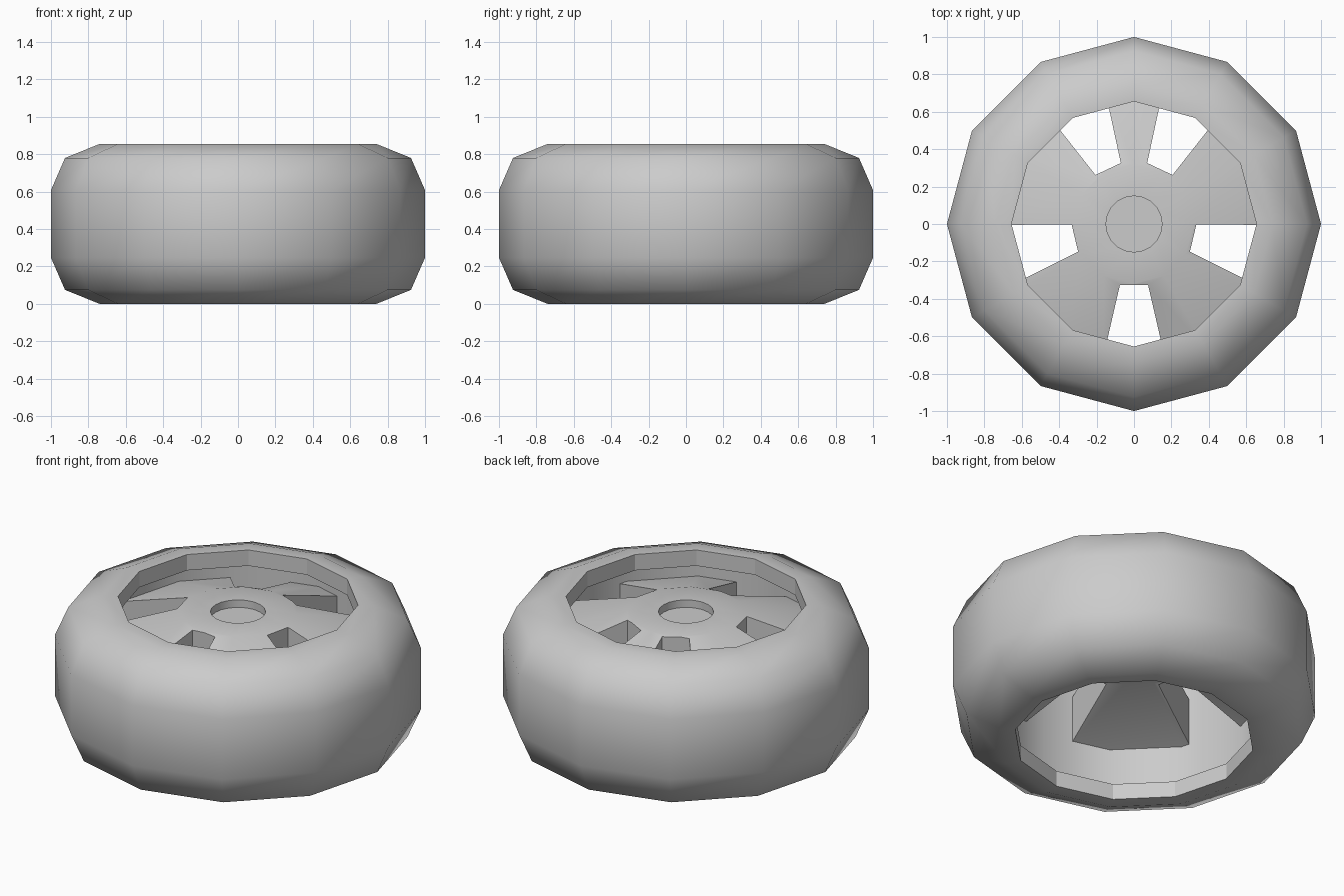
import bpy, bmesh
from math import sin, cos, radians, pi

if "Cube" in bpy.data.objects:
    bpy.data.objects.remove(bpy.data.objects["Cube"])


def finish(name, bm, angle=None):
    bmesh.ops.remove_doubles(bm, verts=bm.verts, dist=1e-5)
    bmesh.ops.recalc_face_normals(bm, faces=bm.faces)
    mesh = bpy.data.meshes.new(name)
    bm.to_mesh(mesh)
    bm.free()
    ob = bpy.data.objects.new(name, mesh)
    bpy.context.collection.objects.link(ob)
    if angle:
        smooth(ob, angle)
    return ob


def smooth(ob, angle):
    bpy.ops.object.select_all(action='DESELECT')
    ob.select_set(True)
    bpy.context.view_layer.objects.active = ob
    bpy.ops.object.shade_smooth_by_angle(angle=radians(angle))


def revolve(bm, profile, sides=12):
    """Revolve a closed (radius, z) profile around z; radius 0 collapses to a pole."""
    rings = []
    for i in range(sides):
        a = 2 * pi * i / sides
        rings.append([bm.verts.new((r * cos(a), r * sin(a), z)) for r, z in profile])
    n = len(profile)
    for i in range(sides):
        p, q = rings[i], rings[(i + 1) % sides]
        for j in range(n):
            k = (j + 1) % n
            rj, rk = profile[j][0], profile[k][0]
            if rj == 0 and rk == 0:
                continue
            if rj == 0:
                bm.faces.new((p[j], p[k], q[k]))
            elif rk == 0:
                bm.faces.new((p[j], p[k], q[j]))
            else:
                bm.faces.new((p[j], p[k], q[k], q[j]))


H = 0.855
LIP, BARREL = 0.655, 0.76

# Tyre: symmetric rounded section with an overhanging lip at each side
half = [(BARREL, 0.095), (LIP, 0.095), (LIP, 0), (0.74, 0), (0.925, 0.075), (1.0, 0.247)]
bm = bmesh.new()
revolve(bm, half + [(r, H - z) for r, z in reversed(half)])
tyre = finish("tyre", bm, 50)

# Lip walls stay faceted
verts = tyre.data.vertices
for e in tyre.data.edges:
    if all(verts[v].co.xy.length < LIP + 0.01 for v in e.vertices):
        e.use_edge_sharp = True

# Wheel disc: flat hub, sloping spokes, thick at the outside
R = BARREL
bm = bmesh.new()
revolve(bm, [(0, 0.79), (0.32, 0.79), (R, 0.65), (R, 0.37), (0.32, 0.53), (0, 0.53)])
disc = finish("spoke_disc", bm)

# Cutters: five tapered windows and the round hub recess
bm = bmesh.new()
for deg in (270, 346.6, 64.8, 115.2, 193.4):
    a = radians(deg)
    plan = [(0.325, -0.075), (0.9, -0.208), (0.9, 0.208), (0.325, 0.075)]
    pts = [(r * cos(a) - w * sin(a), r * sin(a) + w * cos(a)) for r, w in plan]
    lo = [bm.verts.new((x, y, 0.2)) for x, y in pts]
    hi = [bm.verts.new((x, y, 1.0)) for x, y in pts]
    bm.faces.new(lo[::-1])
    bm.faces.new(hi)
    for i in range(4):
        j = (i + 1) % 4
        bm.faces.new((lo[i], lo[j], hi[j], hi[i]))
revolve(bm, [(0, 0.745), (0.15, 0.745), (0.15, 0.9), (0, 0.9)], 20)
cutter = finish("window_cutter", bm)

mod = disc.modifiers.new("windows", 'BOOLEAN')
mod.operation = 'DIFFERENCE'
mod.solver = 'EXACT'
mod.object = cutter
bpy.context.view_layer.objects.active = disc
bpy.ops.object.modifier_apply(modifier=mod.name)
bpy.data.objects.remove(cutter, do_unlink=True)
smooth(disc, 28)
